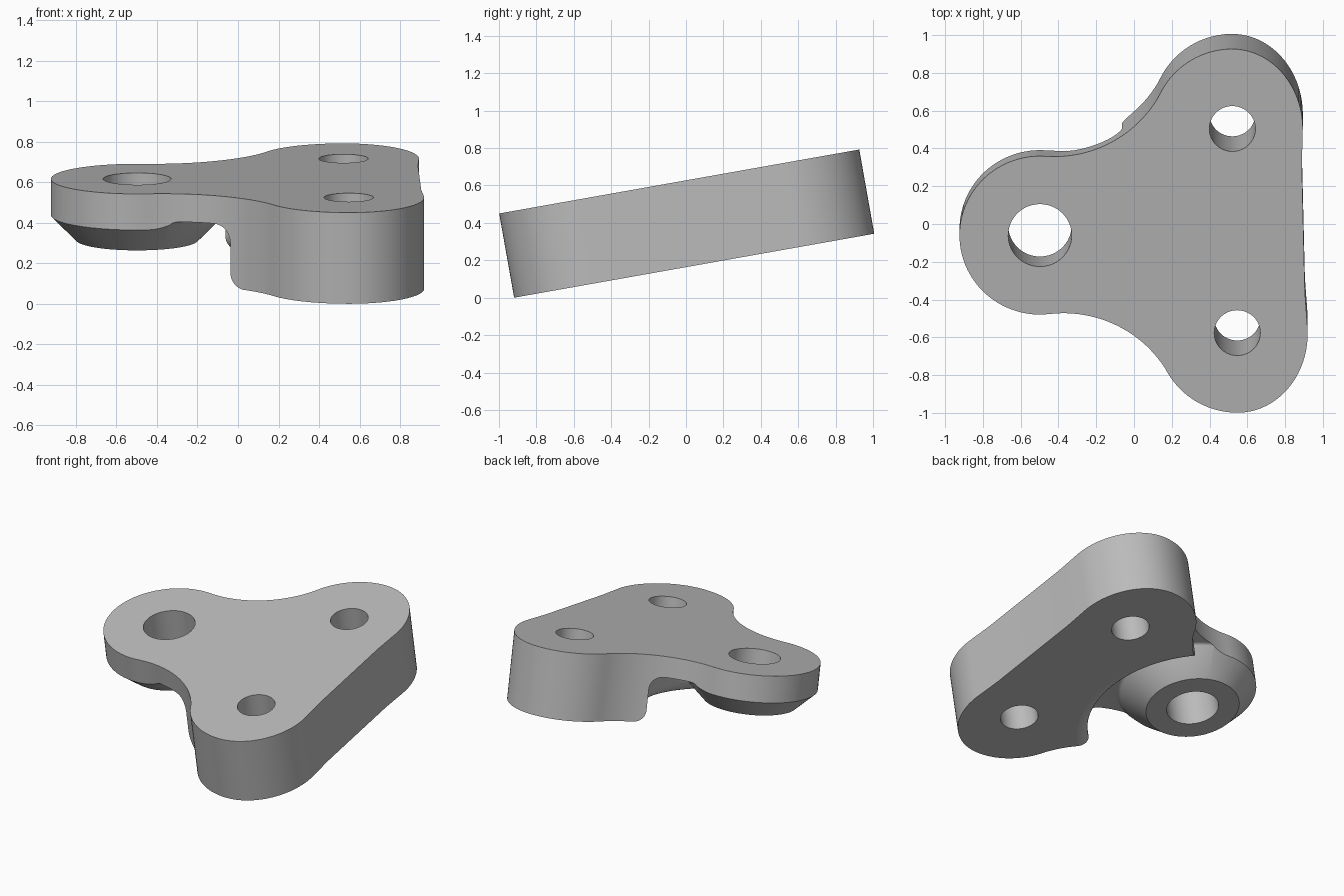
import bpy, bmesh, math
from mathutils import Matrix, Vector

if "Cube" in bpy.data.objects:
    bpy.data.objects.remove(bpy.data.objects["Cube"])

THICK = 0.457            # full thickness of the bracket
R = 0.426                # radius of the three lobes
LOBE = Vector((1.032, 0.549))   # rear lobe centre, the boss lobe is at the origin


def arc(c, rx, ry, a0, a1, n):
    """Points on an elliptical arc, angles in degrees."""
    out = []
    for i in range(n + 1):
        a = math.radians(a0 + (a1 - a0) * i / n)
        out.append((c[0] + rx * math.cos(a), c[1] + ry * math.sin(a)))
    return out


def make_object(name, bm):
    bmesh.ops.recalc_face_normals(bm, faces=bm.faces)
    mesh = bpy.data.meshes.new(name)
    bm.to_mesh(mesh)
    bm.free()
    obj = bpy.data.objects.new(name, mesh)
    bpy.context.collection.objects.link(obj)
    return obj


def prism(name, pts, z0, z1):
    """Extrude a closed outline between two heights."""
    bm = bmesh.new()
    face = bm.faces.new([bm.verts.new((x, y, z0)) for x, y in pts])
    new = bmesh.ops.extrude_face_region(bm, geom=[face])["geom"]
    verts = [g for g in new if isinstance(g, bmesh.types.BMVert)]
    bmesh.ops.translate(bm, verts=verts, vec=(0, 0, z1 - z0))
    return make_object(name, bm)


def lathe(name, profile, n):
    """Revolve an (r, z) profile that starts and ends on the axis."""
    bm = bmesh.new()
    rings = []
    for r, z in profile:
        count = 1 if r == 0 else n
        rings.append([bm.verts.new((r * math.cos(2 * math.pi * i / n),
                                    r * math.sin(2 * math.pi * i / n), z))
                      for i in range(count)])
    for a, b in zip(rings, rings[1:]):
        for i in range(n):
            j = (i + 1) % n
            quad = [a[i % len(a)], a[j % len(a)], b[j % len(b)], b[i % len(b)]]
            bm.faces.new(list(dict.fromkeys(quad)))
    return make_object(name, bm)


def cut(obj, cutter):
    mod = obj.modifiers.new("cut", "BOOLEAN")
    mod.operation = "DIFFERENCE"
    mod.solver = "EXACT"
    mod.object = cutter
    bpy.context.view_layer.objects.active = obj
    bpy.ops.object.modifier_apply(modifier=mod.name)
    bpy.data.objects.remove(cutter)


# Three-lobed outline: one half, then mirrored
blend = Vector((0.1, 1.057))               # centre of the concave blend
blend_r = blend.length - R
to_lobe = math.degrees(math.atan2(LOBE.y - blend.y, LOBE.x - blend.x))
to_boss = math.degrees(math.atan2(-blend.y, -blend.x))
half = [(1.395, 0.34)]
half += arc(LOBE, 0.373, 0.429, 0, 90, 20)
half += arc(LOBE, R, 0.429, 90, 180 + to_lobe, 14)[1:]
half += arc(blend, blend_r, blend_r, to_lobe, to_boss, 24)[1:]
half += arc((0, 0), R, R, 180 + to_boss, 180, 24)[1:]
outline = half + [(x, -y) for x, y in reversed(half[:-1])]
bracket = prism("bracket_body", outline, -THICK, 0)

# Round relief underneath: leaves the conical boss and the curved step
relief = [(0, -0.305), (0.302, -0.305), (0.45, -0.157)]
relief += arc((0.475, -0.17), 0.03, 0.03, 135, 90, 4)
relief += arc((0.60, -0.23), 0.09, 0.09, 90, 0, 8)
relief += arc((0.77, -0.377), 0.08, 0.08, 180, 268, 8)
relief += [(0.775, -0.6), (0, -0.6)]
cut(bracket, lathe("relief_cutter", relief, 128))

# Through holes
for c, r in (((0, 0), 0.168), (LOBE, 0.122), ((LOBE.x, -LOBE.y), 0.122)):
    cut(bracket, prism("hole_cutter", arc(c, r, r, 0, 360, 48)[:-1], -0.7, 0.2))

# Grey material and smooth shading
grey = bpy.data.materials.new("grey")
grey.diffuse_color = (0.5, 0.5, 0.5, 1)
grey.use_nodes = True
grey.node_tree.nodes["Principled BSDF"].inputs["Base Color"].default_value = grey.diffuse_color
bracket.data.materials.clear()
bracket.data.materials.append(grey)
for p in bracket.data.polygons:
    p.material_index = 0
bpy.ops.object.select_all(action="DESELECT")
bracket.select_set(True)
bpy.context.view_layer.objects.active = bracket
bpy.ops.object.shade_smooth_by_angle(angle=math.radians(30))

# Tilt the bracket into place
bracket.matrix_world = (Matrix.Translation((0, 0, 0.6275))
                        @ Matrix.Rotation(math.radians(10.07), 4, "X")
                        @ Matrix.Translation((-0.498, -0.061, 0))
                        @ Matrix.Rotation(math.radians(1.35), 4, "Z"))
